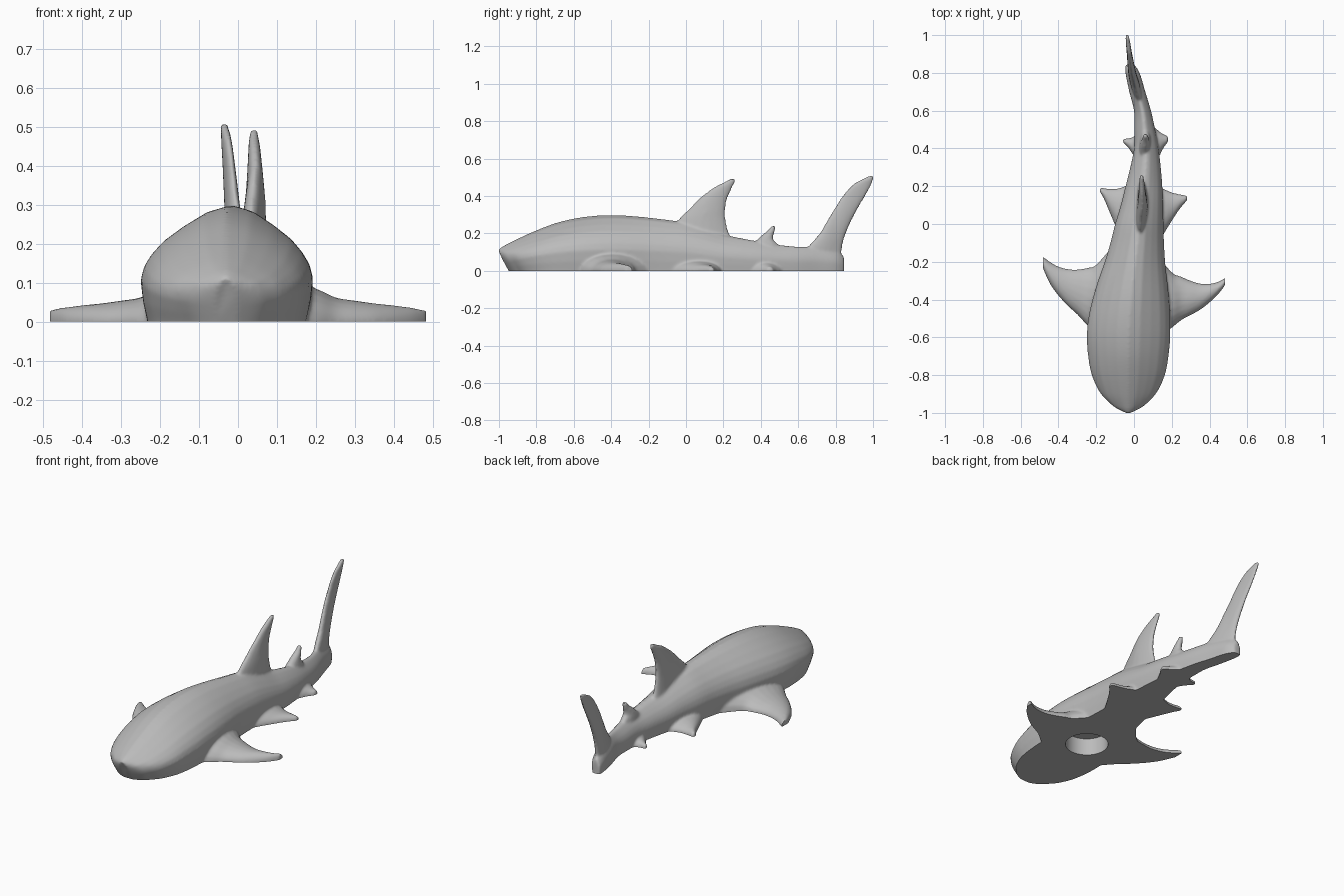
import bpy, bmesh, math

if "Cube" in bpy.data.objects:
    bpy.data.objects.remove(bpy.data.objects["Cube"])

bm = bmesh.new()


def resample(st, n=4):
    """Catmull-Rom subdivision of a list of station tuples."""
    out = []
    for i in range(len(st) - 1):
        p0, p1, p2, p3 = st[max(i - 1, 0)], st[i], st[i + 1], st[min(i + 2, len(st) - 1)]
        for k in range(n):
            t = k / n
            out.append(tuple(0.5 * (2 * b + (c - a) * t + (2 * a - 5 * b + 4 * c - d) * t * t
                                    + (3 * b - a - 3 * c + d) * t ** 3)
                             for a, b, c, d in zip(p0, p1, p2, p3)))
    return out + [st[-1]]


def loft(rings):
    """Closed skin through a list of point rings."""
    vs = [[bm.verts.new(p) for p in r] for r in rings]
    n = len(vs[0])
    fs = [bm.faces.new((a[i], a[(i + 1) % n], b[(i + 1) % n], b[i]))
          for a, b in zip(vs, vs[1:]) for i in range(n)]
    fs += [bm.faces.new(vs[0][::-1]), bm.faces.new(vs[-1])]
    bmesh.ops.recalc_face_normals(bm, faces=fs)


SPINE = [(-.2, .02), (0, .035), (.1, .045), (.26, .04), (.46, .062), (.6, .045),
         (.7, .015), (.8, -.01), (.9, -.024), (1.02, -.039)]


def spine_x(y):
    for (a, xa), (b, xb) in zip(SPINE, SPINE[1:]):
        if y <= b:
            return xa + (xb - xa) * (y - a) / (b - a)
    return SPINE[-1][1]


ANG = [2 * math.pi * i / 20 for i in range(20)]


def upright_fin(st):
    """Stations (z, y front, y back, half thickness) following the bent spine."""
    rings = []
    for z, y0, y1, t in resample(st):
        ring = []
        for a in ANG:
            y = (y0 + y1) / 2 + (y1 - y0) / 2 * math.cos(a)
            ring.append((spine_x(y) + t * math.sin(a), y, z))
        rings.append(ring)
    loft(rings)


def flat_fin(st):
    """Stations (x, y front, y back, height) lying on the ground."""
    loft([[(x, (y0 + y1) / 2 + (y1 - y0) / 2 * math.cos(a), h * math.sin(a)) for a in ANG]
          for x, y0, y1, h in resample(st)])


# body: stations (y, left, right, top)
BODY = [(-1.003, -.06, .0, .115), (-.985, -.105, .045, .128), (-.96, -.137, .078, .142),
        (-.9, -.185, .125, .172), (-.8, -.225, .165, .217), (-.7, -.243, .183, .255),
        (-.6, -.25, .192, .28), (-.5, -.242, .192, .294), (-.4, -.22, .186, .299),
        (-.3, -.19, .176, .295), (-.2, -.155, .165, .286), (-.1, -.125, .159, .274),
        (0, -.1, .156, .26), (.1, -.07, .154, .23), (.2, -.045, .15, .196),
        (.3, -.02, .142, .175), (.4, 0, .13, .156), (.5, .002, .112, .14),
        (.6, 0, .09, .131), (.7, -.025, .06, .13), (.8, -.045, .03, .11), (.845, -.045, 0, .08)]
SECTION = [(.9, -.15), (.92, 0), (.97, .18), (1, .38), (.96, .5), (.88, .6),
           (.75, .71), (.53, .83), (.27, .945), (0, 1)]
rings = []
for y, l, r, top in resample(BODY):
    c, w = (l + r) / 2, (r - l) / 2
    fade = min(max((-.7 - y) / .25, 0), 1)
    ring = []
    for side, pts in ((1, SECTION), (-1, SECTION[-2::-1])):
        for u, v in pts:
            z = -.04 if v < 0 else v * top
            # the snout tucks back towards the ground
            tuck = .055 * fade * min(max(1 - z / .1, 0), 1.4)
            ring.append((c + side * u * w, y + tuck, z))
    rings.append(ring)
loft(rings)

# dorsal fins
upright_fin([(.1, -.13, .3, .034), (.19, -.09, .236, .032), (.27, -.045, .213, .028),
             (.32, .005, .21, .025), (.37, .053, .217, .021), (.41, .098, .231, .018),
             (.45, .155, .25, .015), (.475, .205, .262, .012), (.492, .238, .26, .01)])
upright_fin([(.08, .32, .54, .03), (.14, .35, .495, .028), (.165, .378, .468, .025),
             (.19, .405, .468, .021), (.215, .435, .476, .016), (.24, .457, .478, .012)])

# tail fin
upright_fin([(-.04, .58, .85, .022), (0, .6, .848, .022), (.05, .61, .84, .024),
             (.1, .63, .833, .025), (.15, .67, .84, .024), (.2, .713, .856, .022),
             (.25, .743, .877, .02), (.3, .773, .902, .018), (.35, .803, .93, .016),
             (.4, .836, .96, .014), (.44, .868, .982, .013), (.47, .902, .995, .012),
             (.49, .94, 1.003, .011), (.508, .98, 1.005, .01)])

# pectoral fins
flat_fin([(-.1, -.62, -.1, .12), (-.2, -.58, -.215, .085), (-.25, -.535, -.232, .062),
          (-.3, -.48, -.24, .054), (-.35, -.435, -.238, .047), (-.4, -.38, -.225, .042),
          (-.44, -.325, -.203, .037), (-.465, -.275, -.186, .034), (-.483, -.232, -.17, .03)])
flat_fin([(.1, -.62, -.14, .12), (.2, -.55, -.255, .085), (.25, -.51, -.278, .062),
          (.3, -.483, -.3, .054), (.35, -.455, -.315, .047), (.4, -.416, -.316, .042),
          (.44, -.378, -.308, .037), (.465, -.348, -.296, .034), (.483, -.322, -.283, .03)])

# pelvic fins
flat_fin([(0, -.1, .22, .06), (-.08, -.04, .19, .05), (-.12, .04, .187, .037),
          (-.16, .135, .19, .027), (-.181, .168, .194, .02)])
flat_fin([(.1, -.15, .21, .06), (.16, -.05, .185, .05), (.2, .015, .168, .037),
          (.24, .076, .158, .03), (.281, .125, .15, .02)])

# anal fins
flat_fin([(.05, .3, .52, .05), (0, .36, .465, .037), (-.03, .403, .454, .027),
          (-.058, .43, .452, .02)])
flat_fin([(.1, .3, .52, .05), (.135, .36, .49, .04), (.155, .4, .477, .03),
          (.181, .435, .464, .02)])

# fuse everything into one smooth skin
mesh = bpy.data.meshes.new("shark")
bm.to_mesh(mesh)
bm.free()
shark = bpy.data.objects.new("shark", mesh)
bpy.context.collection.objects.link(shark)
rm = shark.modifiers.new("fuse", 'REMESH')
rm.mode, rm.voxel_size, rm.adaptivity = 'VOXEL', .007, 0
sm = shark.modifiers.new("soften", 'SMOOTH')
sm.factor, sm.iterations = .5, 8
dg = bpy.context.evaluated_depsgraph_get()
fused = bpy.data.meshes.new_from_object(shark.evaluated_get(dg))
shark.modifiers.clear()

# flat underside with a round blind socket
bm = bmesh.new()
bm.from_mesh(fused)
bmesh.ops.bisect_plane(bm, geom=bm.verts[:] + bm.edges[:] + bm.faces[:], dist=1e-5,
                       plane_co=(0, 0, 0), plane_no=(0, 0, 1), clear_inner=True)
rim = [e for e in bm.edges if e.is_boundary]
N = 64
low, high = [[bm.verts.new((-.028 + .115 * math.cos(2 * math.pi * i / N),
                            -.43 + .115 * math.sin(2 * math.pi * i / N), z))
              for i in range(N)] for z in (0, .1)]
for i in range(N):
    j = (i + 1) % N
    bm.faces.new((low[i], low[j], high[j], high[i]))
    rim.append(bm.edges.get((low[i], low[j])))
bm.faces.new(high)
bmesh.ops.triangle_fill(bm, edges=rim, use_beauty=True, normal=(0, 0, -1))
bmesh.ops.recalc_face_normals(bm, faces=bm.faces[:])
bm.to_mesh(mesh)
bm.free()

grey = bpy.data.materials.new("plain grey")
grey.diffuse_color = (.5, .5, .5, 1)
grey.use_nodes = True
grey.node_tree.nodes["Principled BSDF"].inputs["Base Color"].default_value = grey.diffuse_color
mesh.materials.clear()
mesh.materials.append(grey)
bpy.context.view_layer.objects.active = shark
shark.select_set(True)
bpy.ops.object.shade_smooth_by_angle(angle=math.radians(45))
